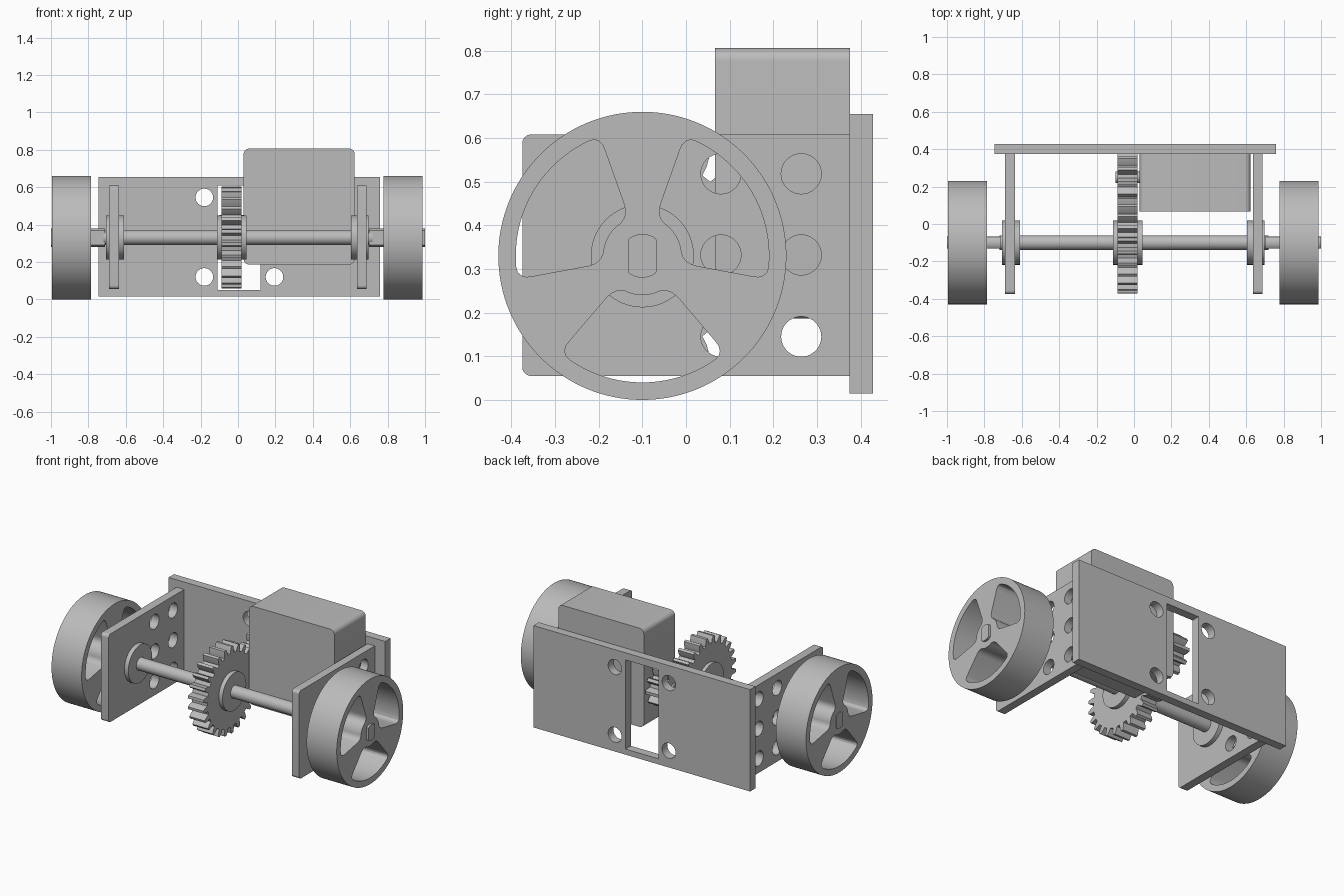
import bpy, bmesh
from math import sin, cos, pi, radians, atan2
from mathutils import Matrix

cube = bpy.data.objects.get("Cube")
if cube:
    bpy.data.objects.remove(cube, do_unlink=True)

grey = bpy.data.materials.new("plain_grey")
COLOUR = (0.5, 0.5, 0.5, 1)
grey.diffuse_color = COLOUR
grey.use_nodes = True
grey.node_tree.nodes["Principled BSDF"].inputs["Base Color"].default_value = COLOUR

# Local (u, v, depth) to world: "x" maps u,v to y,z and "y" maps u,v to x,z
FRAMES = {
    "x": Matrix(((0, 0, 1, 0), (1, 0, 0, 0), (0, 1, 0, 0), (0, 0, 0, 1))),
    "y": Matrix(((1, 0, 0, 0), (0, 0, -1, 0), (0, 1, 0, 0), (0, 0, 0, 1))),
}


def prism(name, axis, lo, hi, *outlines):
    """Extrude an outline, with later outlines as holes, along an axis."""
    curve = bpy.data.curves.new(name, "CURVE")
    curve.dimensions = "2D"
    curve.fill_mode = "BOTH"
    curve.extrude = (hi - lo) / 2
    for pts in outlines:
        s = curve.splines.new("POLY")
        s.points.add(len(pts) - 1)
        for p, (u, v) in zip(s.points, pts):
            p.co = (u, v, 0, 1)
        s.use_cyclic_u = True
    temp = bpy.data.objects.new(name + "_profile", curve)
    bpy.context.collection.objects.link(temp)
    bpy.context.view_layer.update()
    deps = bpy.context.evaluated_depsgraph_get()
    mesh = bpy.data.meshes.new_from_object(temp.evaluated_get(deps))
    bpy.data.objects.remove(temp, do_unlink=True)

    mid = (lo + hi) / 2
    shift = Matrix.Translation((mid, 0, 0) if axis == "x" else (0, mid, 0))
    mesh.transform(shift @ FRAMES[axis])
    bm = bmesh.new()
    bm.from_mesh(mesh)
    bmesh.ops.remove_doubles(bm, verts=bm.verts, dist=0.0001)
    bmesh.ops.recalc_face_normals(bm, faces=bm.faces)
    bm.to_mesh(mesh)
    bm.free()
    mesh.name = name
    mesh.materials.clear()
    mesh.materials.append(grey)
    obj = bpy.data.objects.new(name, mesh)
    bpy.context.collection.objects.link(obj)
    bpy.ops.object.select_all(action="DESELECT")
    obj.select_set(True)
    bpy.context.view_layer.objects.active = obj
    bpy.ops.object.shade_smooth_by_angle(angle=radians(25))
    return obj


def circle(u, v, r, n=40):
    return [(u + r * cos(2 * pi * i / n), v + r * sin(2 * pi * i / n)) for i in range(n)]


def box(u0, u1, v0, v1, radii=(0, 0, 0, 0)):
    """Rectangle with corner radii: low-low, high-low, high-high, low-high."""
    pts = []
    for k, (u, v, r) in enumerate(zip((u0, u1, u1, u0), (v0, v0, v1, v1), radii)):
        if r == 0:
            pts.append((u, v))
            continue
        cu = u + r * (1 if u == u0 else -1)
        cv = v + r * (1 if v == v0 else -1)
        for i in range(9):
            a = pi + (k + i / 8) * pi / 2
            pts.append((cu + r * cos(a), cv + r * sin(a)))
    return pts


def gear(u, v, teeth, root, tip, phase):
    """Toothed outline with one tooth centred on the phase angle."""
    pts = []
    step = 2 * pi / teeth
    shape = ((-0.30, root), (-0.24, (root + tip) / 2), (-0.12, tip),
             (0.12, tip), (0.24, (root + tip) / 2), (0.30, root))
    for i in range(teeth):
        for off, r in shape:
            a = phase + (i + off) * step
            pts.append((u + r * cos(a), v + r * sin(a)))
    return pts


def window(u, v, centre):
    """Rounded sector opening between two wheel spokes."""
    def at(r, deg):
        a = radians(centre + deg)
        return (u + r * cos(a), v + r * sin(a))
    side = [(0.288, 37.5), (0.281, 39.2), (0.27, 40.3), (0.255, 40.5),
            (0.125, 40.5), (0.112, 39.5), (0.102, 37), (0.095, 33)]
    outer = [at(0.29, -35 + 70 * i / 20) for i in range(21)]
    inner = [at(0.09, 26 - 52 * i / 12) for i in range(13)]
    return (outer + [at(r, d) for r, d in side] + inner
            + [at(r, -d) for r, d in reversed(side)])


AY, AZ = -0.1, 0.33    # axle centre
PY, PZ = 0.25, 0.42    # pinion centre

# Chassis: back plate with slot and four screw holes
screw_holes = [circle(x, z, 0.047) for x in (-0.18, 0.195) for z in (0.12, 0.545)]
prism("back_plate", "y", 0.375, 0.428, box(-0.745, 0.76, 0.015, 0.655),
      box(-0.11, 0.12, 0.05, 0.61), *screw_holes)

# Side plates with six holes each
side_holes = [circle(y, z, 0.046) for y in (0.08, 0.264) for z in (0.145, 0.332, 0.518)]
for name, lo, hi in (("right", -0.69, -0.637), ("left", 0.637, 0.688)):
    prism(name + "_side_plate", "x", lo, hi,
          box(-0.375, 0.376, 0.055, 0.608, (0.02, 0, 0, 0.02)), *side_holes)

# Motor block
prism("motor", "y", 0.066, 0.376, box(0.03, 0.624, 0.186, 0.806, (0.03,) * 4))

# Axle with flattened ends, and bearings
prism("axle", "x", -0.72, 0.72, circle(AY, AZ, 0.039))
flat_end = [(AY + max(-0.032, min(0.032, y)), AZ + z)
            for y, z in circle(0, 0, 0.05, 64)]
for name, lo, hi in (("right", -1, -0.71), ("left", 0.7, 1)):
    prism(name + "_axle_end", "x", lo, hi, flat_end)
for name, lo, hi in (("right", -0.707, -0.61), ("left", 0.605, 0.697)):
    prism(name + "_bearing", "x", lo, hi, circle(AY, AZ, 0.118, 64))

# Gear pair, hub and motor shaft
mesh_angle = atan2(PZ - AZ, PY - AY)
prism("drive_gear", "x", -0.089, 0.019, gear(AY, AZ, 25, 0.23, 0.273, mesh_angle))
prism("gear_hub", "x", -0.111, 0.045, circle(AY, AZ, 0.118, 64))
prism("pinion", "x", -0.089, 0.019, gear(PY, PZ, 10, 0.082, 0.126, mesh_angle + pi + pi / 10))
prism("motor_shaft", "x", -0.1, 0.04, circle(PY, PZ, 0.03))

# Wheels with three openings
for name, lo, hi in (("right", -0.995, -0.786), ("left", 0.778, 0.987)):
    prism(name + "_wheel", "x", lo, hi, circle(AY, AZ, 0.33, 128),
          *[window(AY, AZ, a) for a in (30, 150, 270)])
